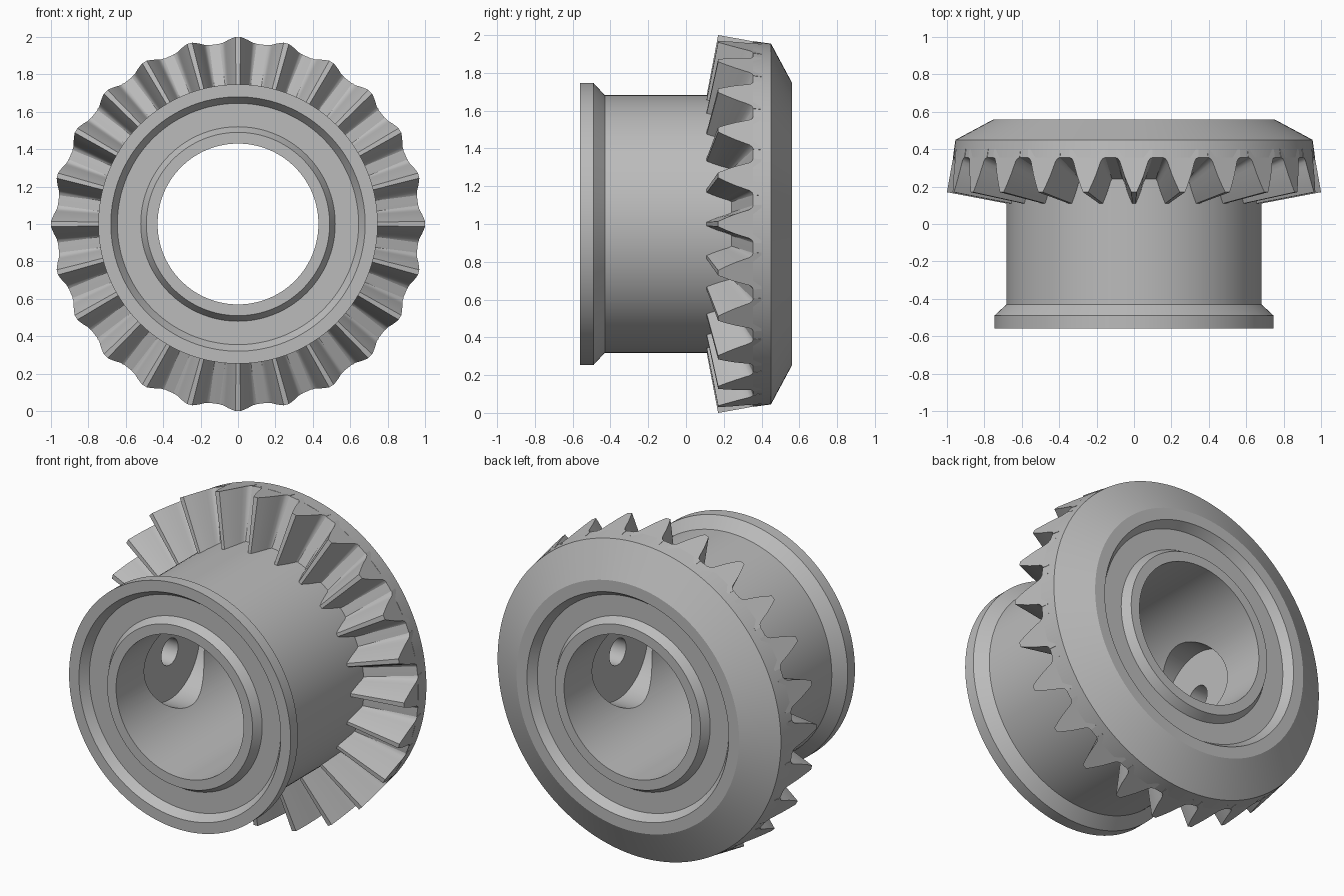
import bpy, bmesh, math
from mathutils import Matrix, Vector

TEETH = 24
SEGMENTS = 144
AXIS_Z = 1.0

if "Cube" in bpy.data.objects:
    bpy.data.objects.remove(bpy.data.objects["Cube"])

steel = bpy.data.materials.new("grey_steel")
steel.use_nodes = True
steel.diffuse_color = (0.5, 0.5, 0.5, 1)
steel.node_tree.nodes["Principled BSDF"].inputs["Base Color"].default_value = (0.5, 0.5, 0.5, 1)


def add_object(name, bm):
    bmesh.ops.recalc_face_normals(bm, faces=bm.faces)
    mesh = bpy.data.meshes.new(name)
    bm.to_mesh(mesh)
    bm.free()
    obj = bpy.data.objects.new(name, mesh)
    bpy.context.collection.objects.link(obj)
    mesh.materials.append(steel)
    return obj


def polar(angle, radius, y):
    return Vector((radius * math.sin(angle), y, AXIS_Z + radius * math.cos(angle)))


def lathe(name, profile):
    """Revolve a closed (radius, y) profile about the gear axis."""
    bm = bmesh.new()
    rings = [[bm.verts.new(polar(math.tau * i / SEGMENTS, r, y)) for r, y in profile]
             for i in range(SEGMENTS)]
    n = len(profile)
    for i in range(SEGMENTS):
        a, b = rings[i], rings[(i + 1) % SEGMENTS]
        for j in range(n):
            k = (j + 1) % n
            bm.faces.new((a[j], a[k], b[k], b[j]))
    return add_object(name, bm)


def cut_cross_cylinder(target, radius, reach):
    """Cut a cylinder lying along x out of the target."""
    bm = bmesh.new()
    bmesh.ops.create_cone(bm, cap_ends=True, segments=64, radius1=radius, radius2=radius,
                          depth=2 * reach, matrix=Matrix.Translation((0, 0, AXIS_Z))
                          @ Matrix.Rotation(math.pi / 2, 4, 'Y'))
    cutter = add_object("cutter", bm)
    cutter.hide_render = True
    mod = target.modifiers.new("cut", 'BOOLEAN')
    mod.operation, mod.solver, mod.object = 'DIFFERENCE', 'EXACT', cutter
    bpy.context.view_layer.objects.active = target
    bpy.ops.object.modifier_apply(modifier=mod.name)
    bpy.data.objects.remove(cutter)


def smooth(obj, degrees):
    bpy.ops.object.select_all(action='DESELECT')
    obj.select_set(True)
    bpy.context.view_layer.objects.active = obj
    bpy.ops.object.shade_smooth_by_angle(angle=math.radians(degrees))


# Hub with flange, recessed end faces and the blank of the toothed ring
front_end = [(0.43, -0.56), (0.49, -0.56), (0.52, -0.51), (0.645, -0.51), (0.68, -0.56)]
back_end = [(r, -y) for r, y in reversed(front_end)]
outside = [(0.747, -0.56), (0.747, -0.49), (0.682, -0.43), (0.682, 0.24),
           (0.968, 0.355), (0.955, 0.45), (0.75, 0.56)]
hub = lathe("hub_body", front_end + outside + back_end)

# Seats in the bore, each with a small pin hole
cut_cross_cylinder(hub, 0.29, 0.46)
cut_cross_cylinder(hub, 0.08, 0.58)
smooth(hub, 25)

# Tapered teeth: one half flank (half width, y) mirrored, shrunk towards the cone apex
flank = [(0.014, 0.17), (0.032, 0.21), (0.052, 0.26), (0.068, 0.31),
         (0.076, 0.335), (0.086, 0.35), (0.1, 0.356), (0.1, 0.4)]
section = flank + [(-w, y) for w, y in reversed(flank)]
apex = Vector((0, -0.02, AXIS_Z))
bm = bmesh.new()
for i in range(TEETH):
    outer = []
    for w, y in section:
        radius = 1.0 - 0.16 * (y - 0.17)
        outer.append(polar(math.tau * i / TEETH + w / radius, radius, y))
    inner = [apex + (p - apex) * 0.675 for p in outer]
    a = [bm.verts.new(p) for p in outer]
    b = [bm.verts.new(p) for p in inner]
    bm.faces.new(a)
    bm.faces.new(b)
    for j in range(len(a)):
        k = (j + 1) % len(a)
        bm.faces.new((a[j], a[k], b[k], b[j]))
teeth = add_object("bevel_teeth", bm)
smooth(teeth, 35)
